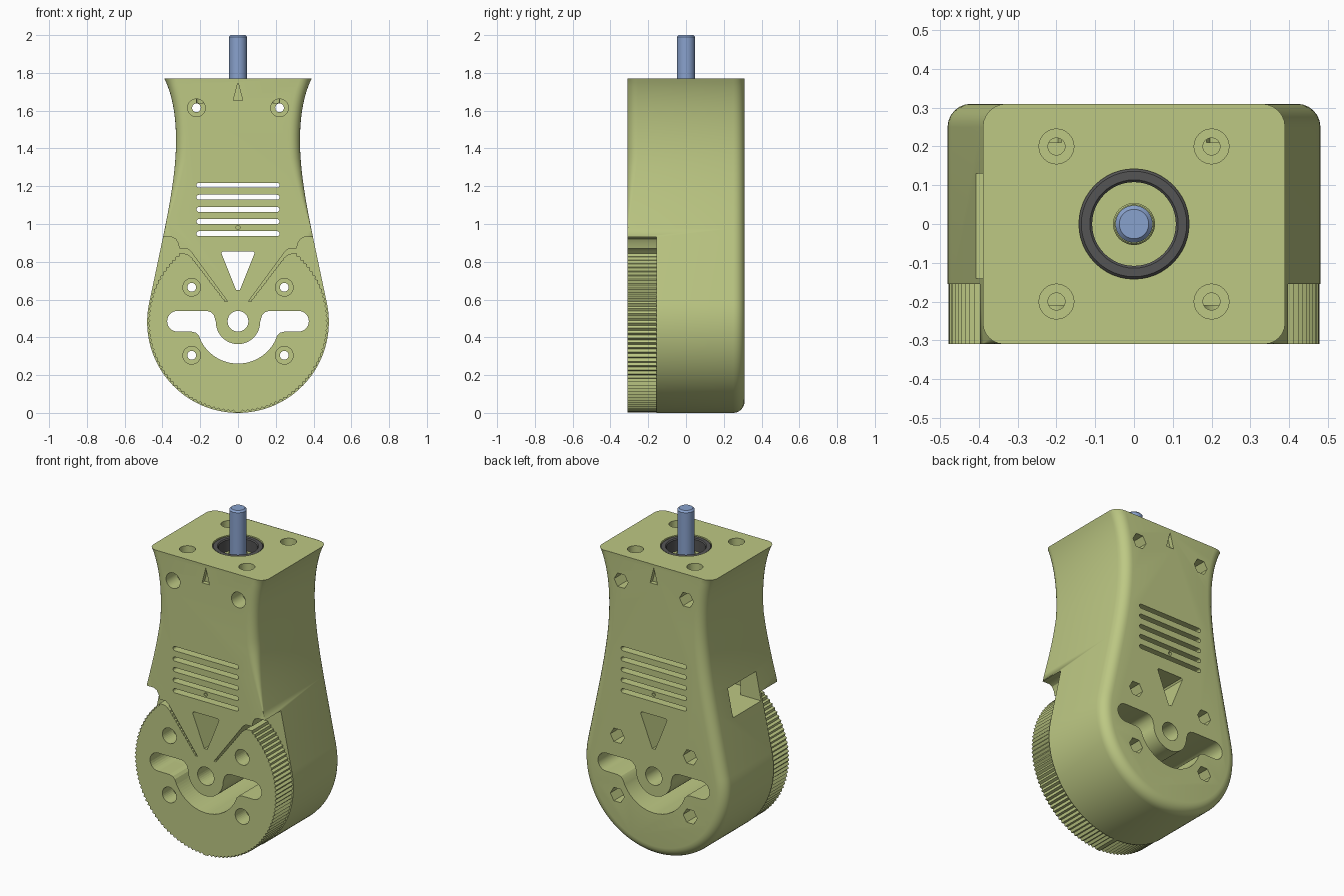
import bpy, bmesh
from math import sin, cos, pi, radians
from mathutils import Vector
from mathutils.geometry import interpolate_bezier

if "Cube" in bpy.data.objects:
    bpy.data.objects.remove(bpy.data.objects["Cube"])

CZ = 0.481          # height of the round end's centre
FRONT, SPLIT, BACK = -0.31, -0.155, 0.31


def material(name, rgb):
    m = bpy.data.materials.new(name)
    m.diffuse_color = (*rgb, 1)
    m.use_nodes = True
    m.node_tree.nodes["Principled BSDF"].inputs["Base Color"].default_value = m.diffuse_color
    return m


GREEN = material("green", (0.51, 0.58, 0.23))
BLUE = material("blue", (0.25, 0.36, 0.61))
DARK = material("dark", (0.09, 0.09, 0.09))


def rings_mesh(name, rings, mat=None, closed=False):
    """Skin a list of equal-length rings; cap the ends unless closed."""
    bm = bmesh.new()
    vs = [[bm.verts.new(p) for p in r] for r in rings]
    n = len(vs[0])
    pairs = list(zip(vs, vs[1:])) + ([(vs[-1], vs[0])] if closed else [])
    for a, b in pairs:
        for i in range(n):
            j = (i + 1) % n
            bm.faces.new((a[i], a[j], b[j], b[i]))
    if not closed:
        bm.faces.new(vs[0])
        bm.faces.new(vs[-1])
    bmesh.ops.remove_doubles(bm, verts=bm.verts, dist=1e-5)
    bmesh.ops.recalc_face_normals(bm, faces=bm.faces)
    me = bpy.data.meshes.new(name)
    bm.to_mesh(me)
    bm.free()
    ob = bpy.data.objects.new(name, me)
    bpy.context.collection.objects.link(ob)
    if mat:
        me.materials.append(mat)
    return ob


def prism(name, pts, y0, y1, mat=None):
    return rings_mesh(name, [[(x, y, z) for x, z in pts] for y in (y0, y1)], mat)


def lathe(name, prof, cx=0, cy=0, mat=None, closed=False, n=48):
    return rings_mesh(name, [[(cx + r * cos(2 * pi * i / n), cy + r * sin(2 * pi * i / n), z)
                              for i in range(n)] for r, z in prof], mat, closed)


def arc(cx, cz, r, a0, a1, n):
    return [(cx + r * cos(radians(a0 + (a1 - a0) * i / n)),
             cz + r * sin(radians(a0 + (a1 - a0) * i / n))) for i in range(n + 1)]


def circle(cx, cz, r, n=32):
    return arc(cx, cz, r, 0, 360, n)[:-1]


def mirrored(half):
    return half + [(-x, z) for x, z in reversed(half) if x > 1e-6]


def bez(*p, n=12):
    return [(v.x, v.y) for v in interpolate_bezier(*[Vector(q) for q in p], n)]


# Housing outline, right half from bottom to top
half = [(0, 0)] + arc(0, CZ, 0.481, -90, 12, 40)[1:]
half += bez((0.397, 0.93), (0.362, 1.10), (0.328, 1.28), (0.328, 1.44))
half += bez((0.328, 1.44), (0.328, 1.58), (0.35, 1.69), (0.39, 1.77))[1:]
norms = []
for i, p in enumerate(half):
    a, b = half[max(i - 1, 0)], half[min(i + 1, len(half) - 1)]
    norms.append(Vector((b[1] - a[1], a[0] - b[0])).normalized())
norms[0], norms[-1] = Vector((0, -1)), Vector((1, 0))


# Rounded edges: fixed radius at the back, fading in above the wheel at the front
def ring(t, back):
    right = []
    for (x, z), n in zip(half, norms):
        r = 0.06 if back else 0.055 * min(max((z - 0.95) / 0.4, 0), 1)
        d, e = r * (1 - sin(t)), r * (1 - cos(t))
        right.append((x - n.x * d, BACK - e if back else FRONT + e, z - n.y * d))
    return right + [(-x, y, z) for x, y, z in reversed(right[1:])]


ts = [i * pi / 12 for i in range(7)]
housing = rings_mesh("housing", [ring(t, False) for t in ts] +
                     [ring(t, True) for t in reversed(ts)], GREEN)

# Knurled wheel cover at the lower front
wheel_half = [(0.478 * cos(a) if k % 2 else 0.467 * cos(a),
               CZ + (0.478 if k % 2 else 0.467) * sin(a))
              for k, a in ((k, radians(-90 + 141 * k / 90)) for k in range(1, 91))]
wheel_half += [(0.275, 0.842), (0.26, 0.835)]
for k in range(29):
    f, o = k / 28, (0.004 if k % 2 else 0)
    wheel_half.append((0.25 - 0.18 * f - 0.8 * o, 0.825 - 0.235 * f + 0.6 * o))
wheel = prism("knurled_wheel", mirrored(wheel_half), FRONT, SPLIT, GREEN)

# Cutters used by the housing only
body_cuts = [prism("wheel_space", mirrored(
    [(0.7, -0.1), (0.7, 0.93), (0.35, 0.93), (0.33, 0.92), (0.318, 0.90), (0.31, 0.87),
     (0.27, 0.87), (0.25, 0.855), (0.055, 0.59)]), -0.5, SPLIT)]
body_cuts.append(prism("inner_space", [(-0.27, 0.88), (0.27, 0.88), (0.25, 1.32), (-0.25, 1.32)],
                       -0.24, 0.24))
body_cuts.append(prism("side_window", [(-0.6, 0.88), (-0.2, 0.88), (-0.2, 1.05), (-0.6, 1.05)],
                       -0.14, 0.13))
for z in (1.205, 1.142, 1.077, 1.013, 0.949):
    body_cuts.append(prism("vent", arc(0.207, z, 0.013, -90, 90, 8) +
                           arc(-0.207, z, 0.013, 90, 270, 8), -0.5, 0.5))
body_cuts.append(prism("triangle_hole", mirrored(
    [(0.01, 0.65), (0.088, 0.845), (0.082, 0.855)]), -0.5, 0.5))
for y0, y1 in ((-0.5, -0.285), (0.285, 0.5)):
    body_cuts.append(prism("arrow_mark", [(-0.025, 1.655), (0.025, 1.655), (0, 1.75)], y0, y1))
    body_cuts.append(prism("small_mark", circle(0, 0.981, 0.011, 12), y0, y1))
body_cuts.append(lathe("bearing_seat", [(0.142, 1.69), (0.142, 1.9)]))
for sx in (-1, 1):
    for sy in (-1, 1):
        body_cuts.append(lathe("top_screw", [(0.022, 1.64), (0.022, 1.70), (0.045, 1.70),
                                             (0.045, 1.9)], 0.2 * sx, 0.2 * sy, n=32))

# Cutters shared by housing and wheel
grin = (arc(0, CZ, 0.22, -90, -27, 16) + [(0.208, 0.41), (0.222, 0.424), (0.245, 0.43)] +
        arc(0.32, 0.485, 0.055, -90, 90, 14) +
        [(0.165, 0.54), (0.143, 0.533), (0.127, 0.516)] + arc(0, CZ, 0.117, 0, -90, 16))
grin[0], grin[-1] = (0, CZ - 0.22), (0, CZ - 0.117)
both_cuts = [prism("curved_slot", mirrored(grin), -0.5, 0.5),
             prism("centre_hole", circle(0, 0.485, 0.055), -0.5, 0.5)]
for x, z in ((0.245, 0.665), (0.245, 0.305), (0.22, 1.615)):
    for s in (-1, 1):
        both_cuts += [prism("screw_hole", circle(s * x, z, 0.023), -0.5, 0.5),
                      prism("screw_head", circle(s * x, z, 0.047), -0.5, -0.21),
                      prism("nut_pocket", circle(s * x, z, 0.047, 6), 0.21, 0.5)]


def carve(ob, cutters):
    for c in cutters:
        m = ob.modifiers.new(c.name, 'BOOLEAN')
        m.operation, m.solver, m.object = 'DIFFERENCE', 'EXACT', c
    dg = bpy.context.evaluated_depsgraph_get()
    me = bpy.data.meshes.new_from_object(ob.evaluated_get(dg))
    ob.modifiers.clear()
    ob.data = me


carve(housing, body_cuts + both_cuts)
carve(wheel, both_cuts)
for c in body_cuts + both_cuts:
    bpy.data.objects.remove(c)

# Bearing, hub and output shaft
bearing = lathe("bearing", [(0.108, 1.69), (0.142, 1.69), (0.142, 1.76), (0.136, 1.766),
                            (0.114, 1.766), (0.108, 1.76)], mat=DARK, closed=True)
hub = lathe("shaft_hub", [(0.054, 1.65), (0.054, 1.72), (0.05, 1.725)], mat=GREEN)
shaft = lathe("shaft", [(0.048, 1.4), (0.048, 1.99), (0.038, 2.0)], mat=BLUE)

# Smooth shading with sharp edges kept
bpy.ops.object.select_all(action='DESELECT')
for ob in (housing, bearing, hub, shaft):
    ob.select_set(True)
bpy.context.view_layer.objects.active = housing
bpy.ops.object.shade_smooth_by_angle(angle=radians(30))
